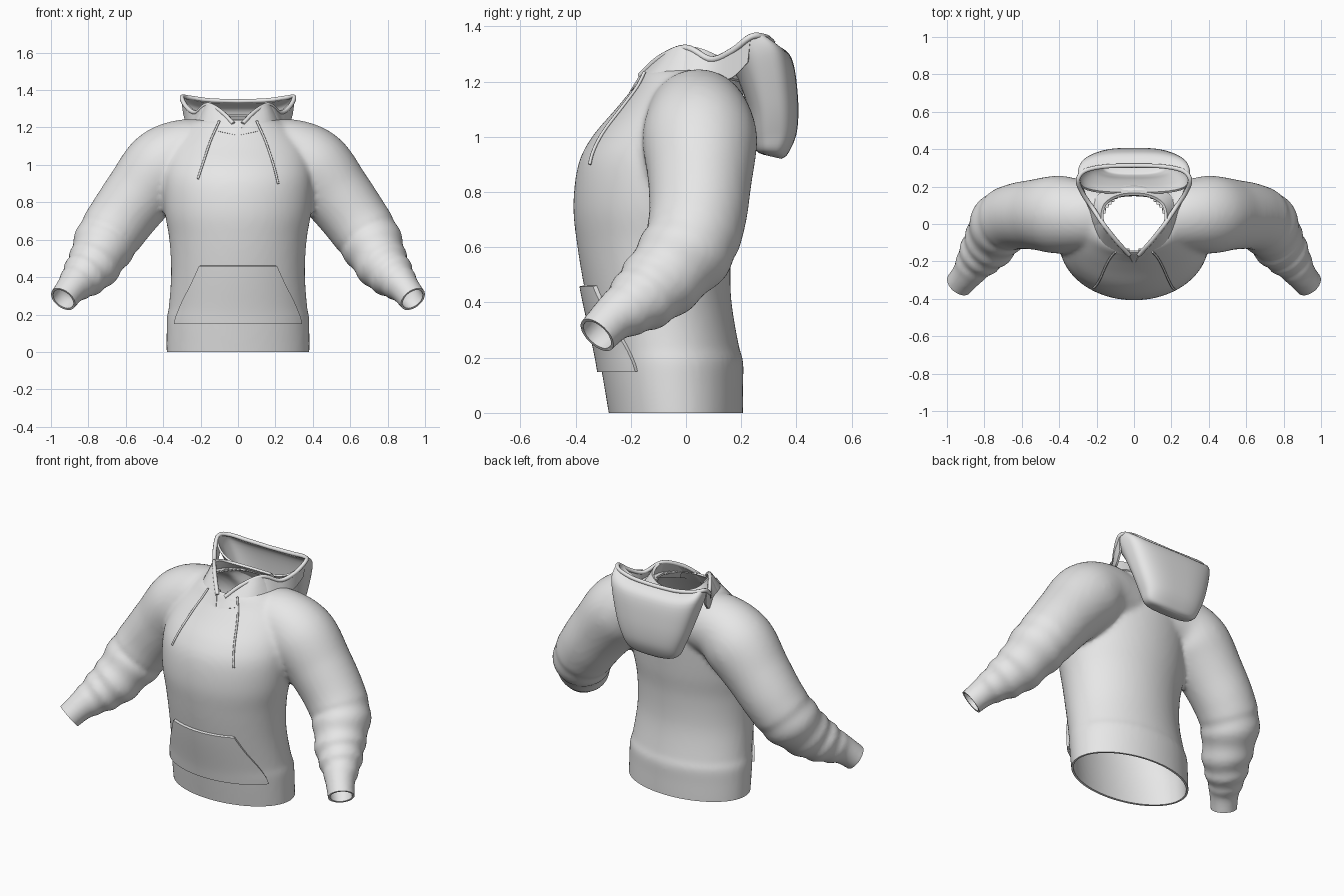
import bpy
import bmesh
from math import sin, cos, pi, radians
from mathutils import Vector
from mathutils.bvhtree import BVHTree

if "Cube" in bpy.data.objects:
    bpy.data.objects.remove(bpy.data.objects["Cube"])

GREY = (0.8, 0.8, 0.8, 1)
fabric = bpy.data.materials.new("light grey fabric")
fabric.use_nodes = True
fabric.diffuse_color = GREY
shader = next(n for n in fabric.node_tree.nodes if n.type == 'BSDF_PRINCIPLED')
shader.inputs["Base Color"].default_value = GREY


def spline(points, count):
    """Smooth samples through control tuples of any length."""
    pts = [points[0], *points, points[-1]]
    spans = len(points) - 1
    out = []
    for i in range(count):
        f = i / (count - 1) * spans
        k = min(int(f), spans - 1)
        t = f - k
        out.append(tuple(
            b + t / 2 * (c - a + t * (2 * a - 5 * b + 4 * c - d + t * (3 * b - a - 3 * c + d)))
            for a, b, c, d in zip(*pts[k:k + 4])))
    return out


def make_object(name, bm):
    bmesh.ops.recalc_face_normals(bm, faces=bm.faces)
    mesh = bpy.data.meshes.new(name)
    bm.to_mesh(mesh)
    bm.free()
    mesh.materials.append(fabric)
    obj = bpy.data.objects.new(name, mesh)
    bpy.context.collection.objects.link(obj)
    return obj


def loft(bm, rings, closed=True, caps=()):
    rows = [[bm.verts.new(p) for p in ring] for ring in rings]
    n = len(rows[0])
    for low, high in zip(rows, rows[1:]):
        for i in range(n if closed else n - 1):
            j = (i + 1) % n
            bm.faces.new((low[i], low[j], high[j], high[i]))
    for end in caps:
        bm.faces.new(rows[end])


def activate(obj):
    bpy.ops.object.select_all(action='DESELECT')
    obj.select_set(True)
    bpy.context.view_layer.objects.active = obj


def modify(obj, kind, **settings):
    mod = obj.modifiers.new(kind.title(), kind)
    for key, value in settings.items():
        setattr(mod, key, value)
    activate(obj)
    bpy.ops.object.modifier_apply(modifier=mod.name)


def smooth(obj):
    activate(obj)
    bpy.ops.object.shade_smooth_by_angle(angle=radians(50))


def mirrored(half):
    """Right-to-left path from a half path that ends on the centre line."""
    return half + [(-x, y, z) for x, y, z in reversed(half[:-1])]


def cord(name, path, radius):
    curve = bpy.data.curves.new(name, 'CURVE')
    curve.dimensions = '3D'
    curve.bevel_depth = radius
    curve.bevel_resolution = 2
    curve.use_fill_caps = True
    line = curve.splines.new('POLY')
    line.points.add(len(path) - 1)
    for point, p in zip(line.points, path):
        point.co = (*p, 1)
    curve.materials.append(fabric)
    obj = bpy.data.objects.new(name, curve)
    bpy.context.collection.objects.link(obj)
    activate(obj)
    bpy.ops.object.convert(target='MESH')
    smooth(bpy.context.object)


# Torso volume: height, half width, front, back
torso = [(-.06, .38, -.27, .205), (0, .382, -.28, .207), (.1, .382, -.297, .207),
         (.19, .38, -.312, .207), (.24, .37, -.322, .192), (.42, .358, -.362, .163),
         (.6, .367, -.393, .165), (.75, .392, -.408, .185), (.9, .4, -.39, .2),
         (1.0, .39, -.34, .207), (1.1, .36, -.255, .207), (1.18, .3, -.19, .207),
         (1.23, .24, -.16, .2), (1.25, .18, -.13, .17)]
bm = bmesh.new()
angles = [2 * pi * i / 64 for i in range(64)]
loft(bm, [[(w * cos(a), (f + b) / 2 + (b - f) / 2 * sin(a), z) for a in angles]
          for z, w, f, b in spline(torso, 60)], caps=(0, -1))

# Sleeve volumes: centre and radius, with gathered folds on the forearm
sleeve = [(.12, .04, 1.06, .17), (.28, .045, 1.055, .19), (.405, .05, .985, .208),
          (.53, .05, .84, .188), (.635, .04, .7, .176), (.705, .005, .595, .168),
          (.77, -.1, .47, .143), (.83, -.18, .4, .118), (.885, -.26, .345, .086),
          (.935, -.322, .282, .076), (.965, -.358, .244, .076)]
for side in (1, -1):
    samples = spline(sleeve, 80)
    centres = [Vector(s[:3]) for s in samples]
    rings = []
    for i, (c, s) in enumerate(zip(centres, samples)):
        t = (centres[min(i + 1, 79)] - centres[max(i - 1, 0)]).normalized()
        u = t.cross(Vector((0, 1, 0))).normalized()
        v = u.cross(t)
        fold = .006 if 36 < i < 62 else 0
        ring = []
        for k in range(32):
            a = 2 * pi * k / 32
            r = s[3] + fold * sin(i * .95 + 1.2 * sin(a))
            p = c + (u * cos(a) + v * sin(a)) * r
            ring.append((p.x * side, p.y, p.z))
        rings.append(ring)
    loft(bm, rings, caps=(0, -1))
body = make_object("body_and_sleeves", bm)

# Merge into one garment, then open hem, cuffs and neck
modify(body, 'REMESH', mode='VOXEL', voxel_size=.016)
modify(body, 'SMOOTH', factor=.5, iterations=5)
bm = bmesh.new()
bm.from_mesh(body.data)
openings = [((0, 0, 0), (0, 0, -1))]
for side in (1, -1):
    openings.append(((.935 * side, -.322, .282), (.05 * side, -.06, -.063)))
for point, outward in openings:
    bmesh.ops.bisect_plane(bm, geom=bm.verts[:] + bm.edges[:] + bm.faces[:], dist=1e-5,
                           plane_co=point, plane_no=outward, clear_outer=True)
hole = []
for face in bm.faces:
    c = face.calc_center_median()
    if c.z > 1.1 and (c.x / .165) ** 2 + ((c.y - .01) / .155) ** 2 < 1:
        hole.append(face)
bmesh.ops.delete(bm, geom=hole, context='FACES')
bm.to_mesh(body.data)
bm.free()
body.data.materials.clear()
body.data.materials.append(fabric)
modify(body, 'SOLIDIFY', thickness=.012, offset=-1)
smooth(body)
surface = BVHTree.FromObject(body, bpy.context.evaluated_depsgraph_get())


def on_front(x, z, gap):
    hit = surface.ray_cast(Vector((x, -2, z)), Vector((0, 1, 0)))[0]
    return (x, min(hit.y if hit else -.13, -.12) - gap, z)


# Front pocket following the belly, with slanted hand openings
bm = bmesh.new()
outline = [(.15, .335), (.19, .327), (.27, .295), (.36, .25), (.46, .205)]
loft(bm, [[on_front(w * (i / 16 - 1), z, .008) for i in range(33)]
          for z, w in spline(outline, 20)], closed=False)
pocket = make_object("front_pocket", bm)
modify(pocket, 'SOLIDIFY', thickness=.018, offset=0)
smooth(pocket)

# Collar, open in a small notch at the front
rim = [(.03, -.155, 1.23), (.09, -.09, 1.285), (.15, -.03, 1.32), (.17, .04, 1.32),
       (.15, .11, 1.29), (.08, .15, 1.27), (0, .16, 1.265)]
base = [(.006, -.2, 1.155), (.1, -.175, 1.175), (.18, -.1, 1.2), (.225, .03, 1.215),
        (.2, .14, 1.21), (.11, .19, 1.2), (0, .2, 1.19)]
low, high = (mirrored(spline(rail, 24)) for rail in (base, rim))
bm = bmesh.new()
loft(bm, [[Vector(a).lerp(Vector(b), t / 4) for a, b in zip(low, high)]
          for t in range(5)], closed=False)
collar = make_object("collar", bm)
modify(collar, 'SOLIDIFY', thickness=.016, offset=0)
smooth(collar)

# Hood hanging down the back: back height, front height, half width, front, back, side lift
hood_rings = [(1.34, 1.25, .3, .16, .31, .07), (1.29, 1.2, .295, .19, .38, .05),
              (1.15, 1.1, .245, .225, .405, 0), (1.02, 1.0, .2, .24, .402, 0),
              (.94, .95, .165, .255, .37, 0), (.92, .935, .09, .28, .345, 0)]


def squarish(value):
    return abs(value) ** .7 * (1 if value > 0 else -1)


rings = []
for zb, zf, w, f, b, lift in spline(hood_rings, 30):
    ring = []
    for a in angles:
        x, y = squarish(cos(a)), squarish(sin(a))
        ring.append((w * x, (f + b) / 2 + (b - f) / 2 * y,
                     (zb + zf) / 2 + (zb - zf) / 2 * y + lift * x ** 4))
    rings.append(ring)
bm = bmesh.new()
loft(bm, rings, caps=(-1,))
hood = make_object("hood", bm)
modify(hood, 'SOLIDIFY', thickness=.012, offset=-1)
smooth(hood)

# Rolled hood edge from the notch around the hood
edge = [(.025, -.165, 1.22), (.09, -.095, 1.285), (.165, 0, 1.322), (.225, .09, 1.28),
        (.275, .165, 1.31), (.3, .235, 1.362), (.26, .285, 1.36), (.15, .308, 1.345),
        (0, .312, 1.34)]
cord("hood_edge", mirrored(spline(edge, 50)), .012)

# Hood sides joining the edge to the shoulders
foot = [(.13, -.13, 1.19), (.215, -.02, 1.21), (.24, .08, 1.215), (.265, .16, 1.21),
        (.287, .225, 1.27)]
for side, label in ((1, "left"), (-1, "right")):
    bm = bmesh.new()
    rails = [spline(foot, 24), spline(edge[1:6], 24)]
    loft(bm, [[(x * side, y, z) for x, y, z in rail] for rail in rails], closed=False)
    panel = make_object(label + "_hood_side", bm)
    modify(panel, 'SOLIDIFY', thickness=.012, offset=0)
    smooth(panel)

# Drawstrings lying on the chest
for side, label, end in ((1, "left", .9), (-1, "right", .925)):
    path = [(.1 * side, -.15, 1.235)]
    for x, z in spline([(.12, 1.19), (.15, 1.12), (.19, 1.0), (.215, end)], 20):
        path.append(on_front(x * side, z, .006))
    cord(label + "_drawstring", path, .006)
